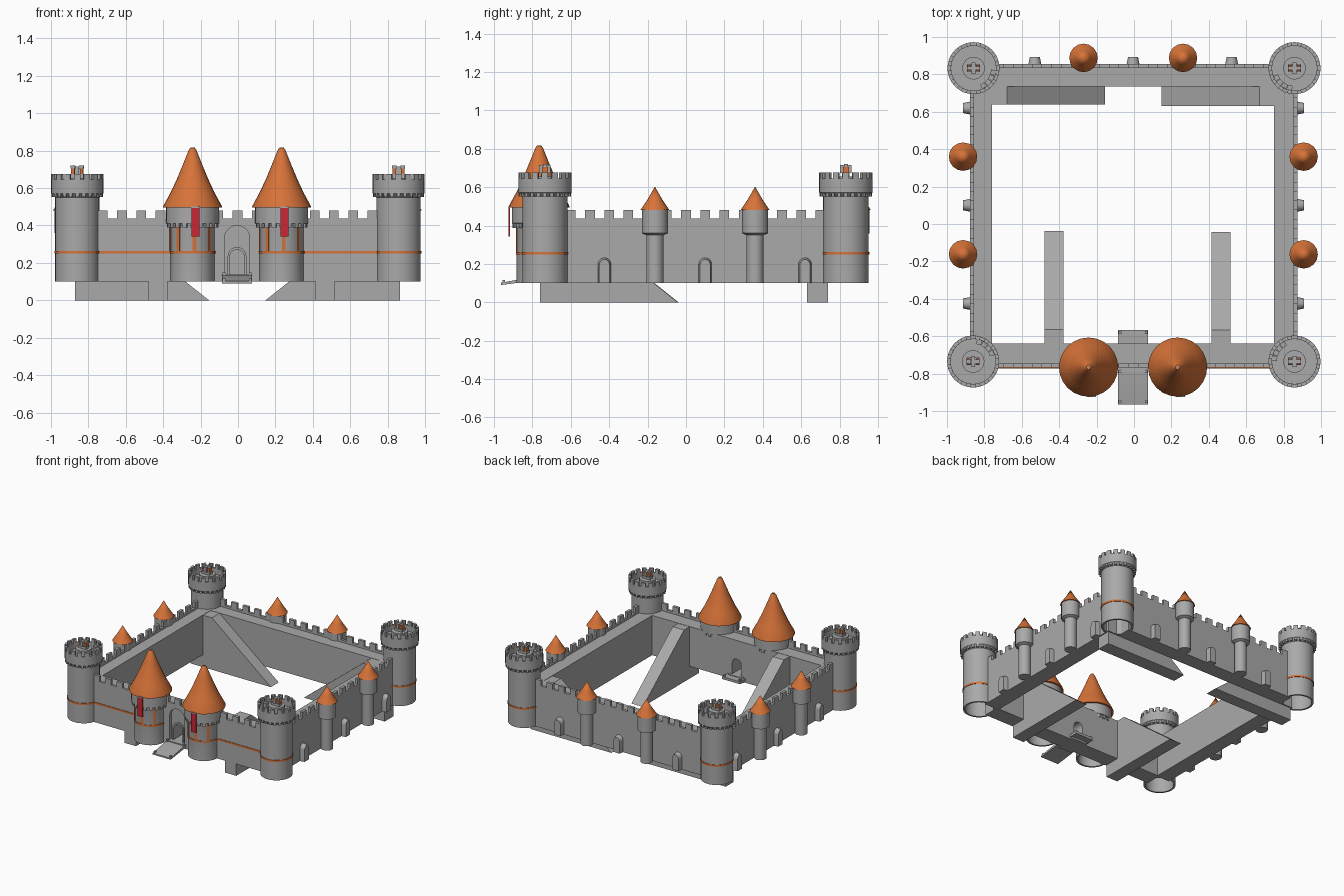
import bpy, bmesh, math
from mathutils import Matrix, Vector

if "Cube" in bpy.data.objects:
    bpy.data.objects.remove(bpy.data.objects["Cube"])


def material(name, rgb):
    m = bpy.data.materials.new(name)
    m.use_nodes = True
    m.diffuse_color = (*rgb, 1)
    m.node_tree.nodes["Principled BSDF"].inputs["Base Color"].default_value = (*rgb, 1)
    return m


STONE = material("grey stone", (0.4, 0.4, 0.4))
ORANGE = material("orange tile", (0.68, 0.17, 0.04))
RED = material("red cloth", (0.6, 0.02, 0.035))
made = []


def finish(name, bm, mat):
    bmesh.ops.remove_doubles(bm, verts=bm.verts, dist=0.0001)
    bmesh.ops.recalc_face_normals(bm, faces=bm.faces)
    mesh = bpy.data.meshes.new(name)
    bm.to_mesh(mesh)
    bm.free()
    mesh.materials.append(mat)
    ob = bpy.data.objects.new(name, mesh)
    bpy.context.collection.objects.link(ob)
    made.append(ob)
    return ob


def prisms(name, outlines, axis, a, b, mat=STONE):
    """Extrude flat outlines from a to b along one axis."""
    place = {"x": lambda p, d: (d, p[0], p[1]),
             "y": lambda p, d: (p[0], d, p[1]),
             "z": lambda p, d: (p[0], p[1], d)}[axis]
    bm = bmesh.new()
    for pts in outlines:
        face = bm.faces.new([bm.verts.new(place(p, a)) for p in pts])
        out = bmesh.ops.extrude_face_region(bm, geom=[face])
        shift = Vector(place((0, 0), b - a))
        bmesh.ops.translate(bm, vec=shift,
                            verts=[v for v in out["geom"] if isinstance(v, bmesh.types.BMVert)])
    return finish(name, bm, mat)


def box(name, x, y, z, mat=STONE):
    return prisms(name, [[(x[0], y[0]), (x[1], y[0]), (x[1], y[1]), (x[0], y[1])]], "z", *z, mat)


def lathe(name, profile, x, y, mat=STONE, steps=32):
    bm = bmesh.new()
    vs = [bm.verts.new((r, 0, z)) for r, z in profile]
    es = [bm.edges.new(pair) for pair in zip(vs, vs[1:])]
    bmesh.ops.spin(bm, geom=vs + es, cent=(0, 0, 0), axis=(0, 0, 1),
                   angle=math.tau, steps=steps, use_merge=True)
    bmesh.ops.translate(bm, verts=bm.verts, vec=(x, y, 0))
    return finish(name, bm, mat)


def sectors(cx, cy, r0, r1, count, fill, turn=0.0):
    """Outlines of evenly spaced ring sectors."""
    result = []
    for i in range(count):
        mid, half = turn + math.tau * i / count, math.pi * fill / count
        angles = [mid - half, mid, mid + half]
        arc = [(r1, t) for t in angles] + [(r0, t) for t in reversed(angles)]
        result.append([(cx + r * math.cos(t), cy + r * math.sin(t)) for r, t in arc])
    return result


def arch(c, w, bottom, top):
    curve = [(c + w * math.cos(t), top - w + w * math.sin(t))
             for t in [math.pi * (1 - i / 10) for i in range(11)]]
    return [(c - w, bottom)] + curve + [(c + w, bottom)]


def ring(name, x, y, r, z):
    lathe(name, [(r - .01, z - .007), (r + .004, z - .007), (r + .004, z + .007), (r - .01, z + .007)],
          x, y, ORANGE)


# Walls: a thick core with the walkway, and a crenellated outer skin
BASE, WALK, NOTCH, TOP = .1, .42, .437, .48


def wall(name, axis, s0, s1, outer, inner, core_hole=(), skin_hole=()):
    skin = outer + math.copysign(.022, inner - outer)
    core = [(s0, BASE), *core_hole, (s1, BASE), (s1, WALK), (s0, WALK)]
    prisms(name + "_core", [core], axis, skin, inner)
    n = round((s1 - s0) / .1)
    step = (s1 - s0) / n
    crown = []
    for i in range(n):
        a = s0 + i * step + step * .25
        crown += [(a, NOTCH), (a, TOP), (a + step * .5, TOP), (a + step * .5, NOTCH)]
    outline = [(s0, BASE), *skin_hole, (s1, BASE), (s1, NOTCH), *reversed(crown), (s0, NOTCH)]
    prisms(name + "_parapet", [outline], axis, outer, skin)


GATE = -.005
wall("front_wall", "y", -.775, .77, -.768, -.638,
     arch(GATE, .04, BASE, .27), arch(GATE, .067, BASE, .4))
wall("back_wall", "y", -.775, .77, .856, .736)
wall("right_wall", "x", -.65, .75, -.877, -.76)
wall("left_wall", "x", -.65, .75, .874, .748)
for tag, x0, x1 in (("right", -.76, -.35), ("left", .35, .76)):
    box(tag + "_front_wall_stripe", (x0, x1), (-.772, -.766), (.249, .263), ORANGE)

# Inner ramps climbing to the walkway
RUN = .525


def ramp(name, axis, tip, end, a, b):
    s = math.copysign(RUN, end - tip)
    prisms(name, [[(tip, 0), (tip + s, WALK - .002), (end, WALK - .002), (end, 0)]], axis, a, b)


ramp("front_right_ramp", "x", -.038, -.76, -.478, -.377)
ramp("front_left_ramp", "x", -.042, -.76, .415, .516)
ramp("back_right_ramp", "y", -.155, -.872, .64, .74)
ramp("back_left_ramp", "y", .147, .866, .63, .74)

# Corner towers, hollow below, with a sunken top platform and a small engine
R = .118
for tag, x, y in (("front_right", -.86, -.735), ("front_left", .858, -.735),
                  ("back_right", -.858, .833), ("back_left", .858, .833)):
    lathe(tag + "_tower",
          [(0, .5), (.104, .5), (.104, BASE), (R, BASE), (R, .55), (.139, .572), (.139, .645),
           (.12, .645), (.12, .6), (.06, .6), (.06, .655), (0, .655)], x, y)
    prisms(tag + "_tower_merlons", sectors(x, y, .12, .139, 16, .62), "z", .643, .676)
    prisms(tag + "_tower_corbels", sectors(x, y, .11, .137, 24, .5), "z", .552, .573)
    ring(tag + "_tower_band", x, y, R, .256)
    box(tag + "_engine_base", (x - .035, x + .035), (y - .02, y + .02), (.65, .675))
    box(tag + "_engine_barrel", (x - .01, x + .01), (y - .03, y + .03), (.675, .715))
    for side in (-1, 1):
        c = x + side * .023
        box(tag + "_engine_cheek", (c - .009, c + .009), (y - .016, y + .016), (.67, .705), ORANGE)
        box(tag + "_engine_cap", (c - .012, c + .012), (y - .01, y + .01), (.705, .72))
    # curved stair on the inner side of the platform
    inward = math.atan2(-y, -x)
    for i in range(5):
        t = inward + (i - 2) * .28
        step = [(x + r * math.cos(a), y + r * math.sin(a))
                for r, a in ((.095, t - .13), (.12, t - .13), (.12, t + .13), (.095, t + .13))]
        prisms(tag + "_platform_step", [step], "z", .6, .605 + .008 * i)

# Gate towers with tall flared roofs, timber strips and banners
for tag, x in (("right", -.243), ("left", .233)):
    y = -.765
    lathe(tag + "_gate_tower",
          [(0, .4), (.104, .4), (.104, BASE), (R, BASE), (R, .395), (R + .004, .41), (.142, .412),
           (.142, .497), (0, .497)], x, y)
    prisms(tag + "_gate_corbels", sectors(x, y, .11, .138, 20, .55), "z", .388, .413)
    ring(tag + "_gate_band", x, y, R, .256)
    prisms(tag + "_gate_timbers", sectors(x, y, .11, R + .004, 8, .2, math.radians(5)),
           "z", .258, .392, ORANGE)
    lathe(tag + "_gate_roof",
          [(0, .495), (.158, .495), (.156, .505), (.118, .575), (.083, .65), (.05, .73), (.02, .805),
           (.012, .815), (0, .815)], x, y, ORANGE, 24)
    prisms(tag + "_gate_roof_finial", sectors(x, y, .002, .012, 4, .4), "z", .81, .817)
    bx = x + .016
    box(tag + "_banner", (bx - .022, bx + .022), (-.924, -.917), (.342, .5), RED)
    box(tag + "_banner_rod", (bx - .024, bx + .024), (-.926, -.9), (.494, .502))

# Gate arch, doorstep and lowered bridge
frame = arch(GATE, .05, .13, .285)
prisms("door_frame", [frame + list(reversed(arch(GATE, .039, .13, .27)))], "y", -.755, -.735)
prisms("drawbridge", [[(-.965, .09), (-.965, .102), (-.78, .135), (-.567, .135), (-.567, .115),
                       (-.77, .115)]], "x", GATE - .08, GATE + .08)
box("doorstep", (GATE - .065, GATE + .065), (-.79, -.62), (.1, .14))
for sx in (-1, 1):
    for sy, z in ((-.95, .108), (-.79, .14), (-.58, .14)):
        px = GATE + sx * .07
        box("bridge_post", (px - .007, px + .007), (sy - .007, sy + .007), (z - .015, z + .008))


# Small wall turrets
def turret(name, x, y):
    lathe(name, [(0, BASE), (.045, BASE), (.045, .35), (.068, .36), (.068, .485), (0, .485)], x, y, STONE, 16)
    lathe(name + "_roof", [(0, .48), (.076, .48), (.036, .54), (0, .603)], x, y, ORANGE, 16)


# Arched buttresses leaning on the outer wall faces
def buttress(name, axis, c, face, out):
    a, b = face - .01 * out, face + .036 * out
    ob = prisms(name, [arch(c, .036, BASE, .235)], axis, a, b)
    for v in ob.data.vertices:
        i = "xy".index(axis)
        if abs(v.co[i] - b) < .001:
            k = 1 - i
            v.co[k] = c + (v.co[k] - c) * .75
            v.co.z = BASE + (v.co.z - BASE) * .92


for tag, out, face, tx in (("right", -1, -.877, -.914), ("left", 1, .874, .907)):
    for y in (-.162, .36):
        turret(tag + "_turret", tx, y)
    for y in (-.425, .1, .62):
        buttress(tag + "_buttress", "x", y, face, out)
for x in (-.27, .262):
    turret("back_turret", x, .888)
for x in (-.53, -.005, .522):
    buttress("back_buttress", "y", x, .856, 1)

# Smooth round parts, keep sharp edges
bpy.ops.object.select_all(action="DESELECT")
for ob in made:
    ob.select_set(True)
bpy.context.view_layer.objects.active = made[0]
bpy.ops.object.shade_smooth_by_angle(angle=math.radians(30))
